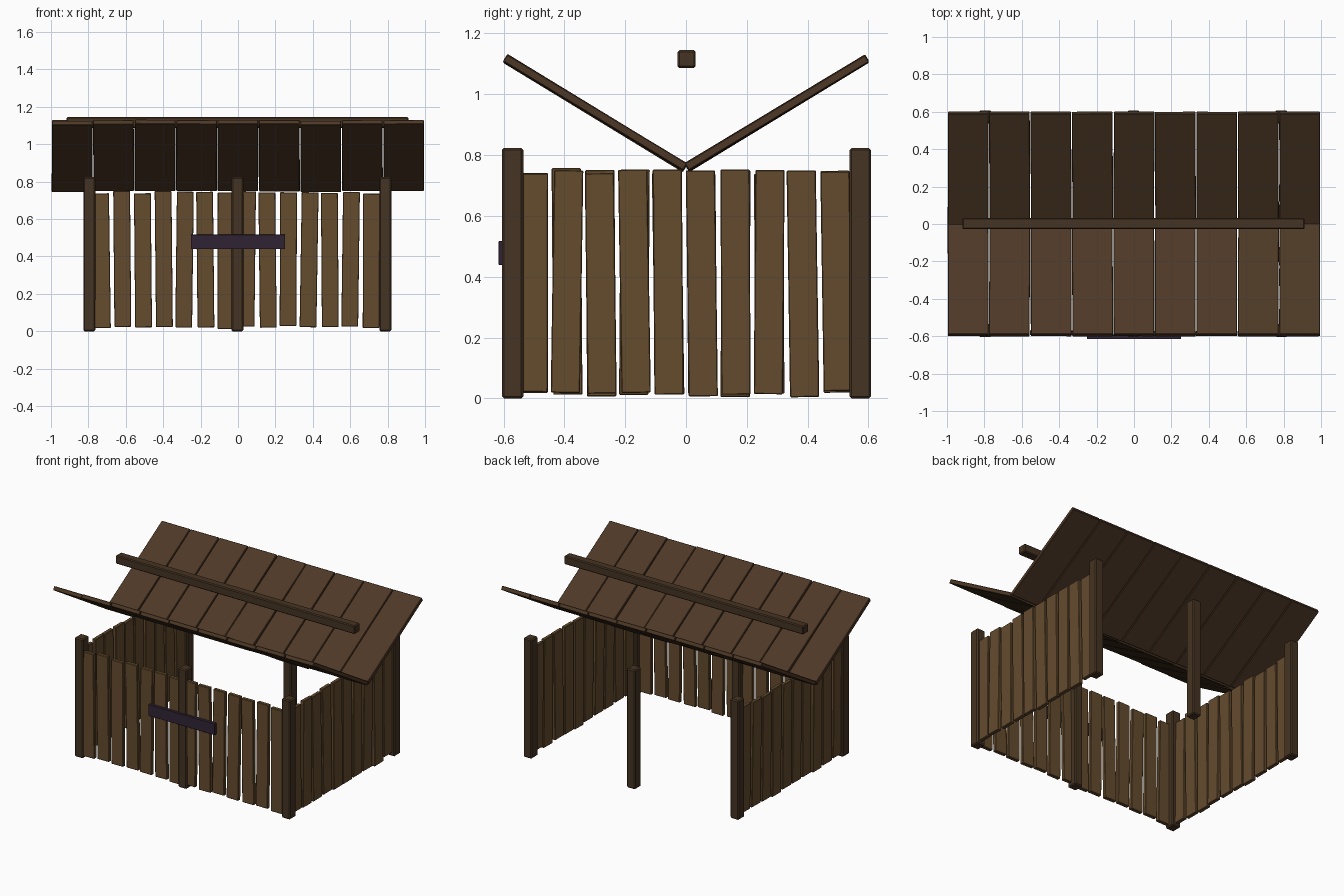
import bpy, math, random
from mathutils import Euler

if "Cube" in bpy.data.objects:
    bpy.data.objects.remove(bpy.data.objects["Cube"])

random.seed(4)


def material(name, rgb):
    m = bpy.data.materials.new(name)
    m.diffuse_color = (*rgb, 1)
    m.use_nodes = True
    m.node_tree.nodes["Principled BSDF"].inputs["Base Color"].default_value = m.diffuse_color
    return m


PLANK = material("plank brown", (0.128, 0.071, 0.027))
ROOF = material("roof brown", (0.075, 0.040, 0.019))
POST = material("post brown", (0.060, 0.034, 0.016))
SIGN = material("dark purple", (0.030, 0.017, 0.034))


def box(name, loc, size, mat, rot=(0, 0, 0), bevel=0.003):
    """Box with a small chamfer on every edge."""
    bpy.ops.mesh.primitive_cube_add(size=1, location=loc)
    o = bpy.context.object
    o.name = name
    o.scale = size
    bpy.ops.object.transform_apply(location=False, rotation=False, scale=True)
    o.rotation_euler = Euler(rot)
    o.data.materials.append(mat)
    b = o.modifiers.new("chamfer", 'BEVEL')
    b.width = bevel
    b.segments = 1
    return o


def j(a):
    return random.uniform(-a, a)


# Six posts: three along the front, three along the open back
for side, y in (("front", -0.57), ("back", 0.573)):
    for place, x in (("left", -0.795), ("middle", -0.003), ("right", 0.788)):
        box(f"{side}_{place}_post", (x, y, 0.412), (0.064, 0.07, 0.824),
            POST, bevel=0.007)

# Front wall, uneven upright planks
for i in range(14):
    box(f"front_plank_{i + 1}", (-0.73 + 0.111 * i, -0.583 + j(0.002), 0.382 + j(0.006)),
        (0.09, 0.026, 0.722 + j(0.008)), PLANK, (j(0.008), j(0.016), 0))

# Left and right walls
for side, x in (("left", -0.797), ("right", 0.792)):
    for i in range(10):
        box(f"{side}_plank_{i + 1}", (x + j(0.003), -0.502 + 0.1108 * i, 0.381 + j(0.005)),
            (0.026, 0.096, 0.732 + j(0.014)), PLANK, (j(0.016), j(0.008), 0))

# Roof: two rows of boards that slope down to the middle
slope = math.radians(31.2)
for side, s in (("front", -1), ("back", 1)):
    for i in range(9):
        box(f"{side}_roof_board_{i + 1}", (-0.887 + 0.2217 * i, s * 0.299, 0.938 + j(0.003)),
            (0.217, 0.692, 0.027), ROOF, (s * slope + j(0.003), j(0.008), j(0.004)))

# Beam floating along the middle above the roof
box("roof_beam", (-0.003, 0.002, 1.116), (1.83, 0.06, 0.058), POST, bevel=0.006)

# Blank sign board on the front
box("sign_board", (0, -0.603, 0.478), (0.505, 0.026, 0.078), SIGN, bevel=0.001)
